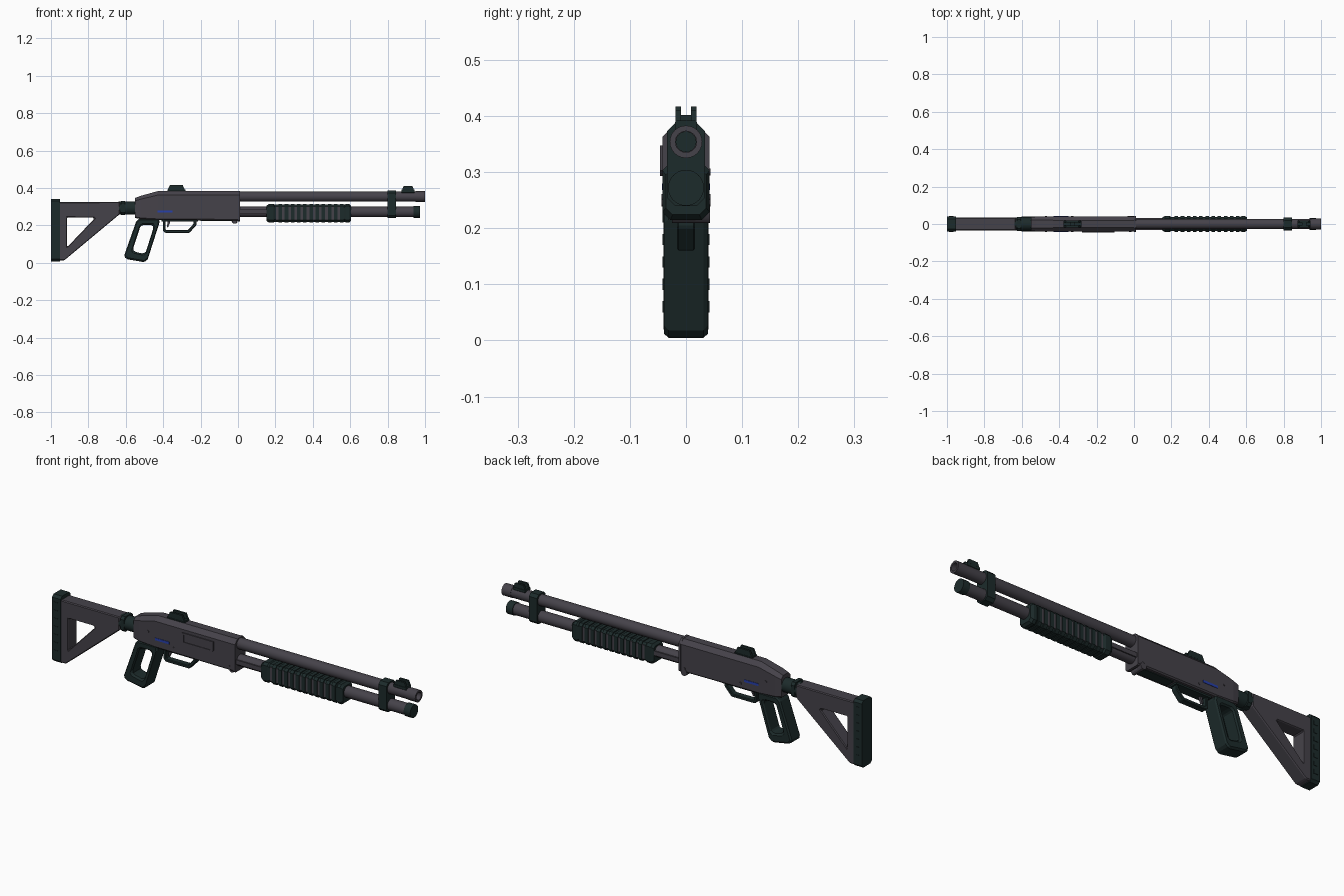
import bpy, bmesh, math
from mathutils import Matrix

if "Cube" in bpy.data.objects:
    bpy.data.objects.remove(bpy.data.objects["Cube"])


def material(name, rgb):
    m = bpy.data.materials.new(name)
    m.use_nodes = True
    m.diffuse_color = (*rgb, 1)
    m.node_tree.nodes["Principled BSDF"].inputs["Base Color"].default_value = (*rgb, 1)
    return m


GREY = material("gunmetal grey", (0.06, 0.055, 0.068))
DARK = material("dark green polymer", (0.012, 0.024, 0.024))
BLUE = material("blue accent", (0.02, 0.05, 0.4))


def finish(name, bm, mat, bevel=0, smooth=False):
    bmesh.ops.recalc_face_normals(bm, faces=bm.faces)
    me = bpy.data.meshes.new(name)
    bm.to_mesh(me)
    bm.free()
    me.materials.append(mat)
    ob = bpy.data.objects.new(name, me)
    bpy.context.collection.objects.link(ob)
    if bevel:
        mod = ob.modifiers.new("edge", "BEVEL")
        mod.width, mod.segments = bevel, 1
        mod.limit_method, mod.angle_limit = "ANGLE", math.radians(35)
    if smooth:
        bpy.ops.object.select_all(action="DESELECT")
        ob.select_set(True)
        bpy.context.view_layer.objects.active = ob
        bpy.ops.object.shade_smooth_by_angle()
    return ob


def loft(name, sections, mat, bevel=0):
    """Chamfered box along x. Section: x, half width, bottom, top, bottom chamfer, top chamfer."""
    bm = bmesh.new()
    rings = []
    for x, w, z0, z1, cb, ct in sections:
        half = [(w - cb, z0), (w, z0 + cb), (w, z1 - ct), (w - ct, z1)]
        pts = half + [(-y, z) for y, z in reversed(half)]
        rings.append([bm.verts.new((x, y, z)) for y, z in pts])
    for a, b in zip(rings, rings[1:]):
        for i in range(8):
            j = (i + 1) % 8
            bm.faces.new((a[i], a[j], b[j], b[i]))
    bm.faces.new(rings[0])
    bm.faces.new(rings[-1])
    return finish(name, bm, mat, bevel)


def bar(name, x0, x1, w, z0, z1, mat, cb=0.004, ct=0.004):
    return loft(name, [(x, w, z0, z1, cb, ct) for x in (x0, x1)], mat)


def box(name, x0, x1, y0, y1, z0, z1, mat, bevel=0):
    bm = bmesh.new()
    size = Matrix.Diagonal((x1 - x0, y1 - y0, z1 - z0, 1))
    mid = Matrix.Translation(((x0 + x1) / 2, (y0 + y1) / 2, (z0 + z1) / 2))
    bmesh.ops.create_cube(bm, size=1, matrix=mid @ size)
    return finish(name, bm, mat, bevel)


def frame(name, outer, inner, w, mat, bevel=0, closed=True):
    """Side-profile band between two matching loops, extruded across y."""
    bm = bmesh.new()
    grid = [[bm.verts.new((x, y, z)) for x, z in loop]
            for loop, y in ((outer, -w), (outer, w), (inner, w), (inner, -w))]
    n = len(outer)
    for i in range(n if closed else n - 1):
        j = (i + 1) % n
        for k in range(4):
            a, b = grid[k], grid[(k + 1) % 4]
            bm.faces.new((a[i], a[j], b[j], b[i]))
    if not closed:
        for i in (0, n - 1):
            bm.faces.new([g[i] for g in grid])
    return finish(name, bm, mat, bevel)


def tube(name, x0, x1, z, r, mat, bore=0, depth=0.03):
    """Cylinder along x, with an optional bore in the front end."""
    prof = [(x0, r), (x1, r)] + ([(x1, bore), (x1 - depth, bore)] if bore else [])
    bm = bmesh.new()
    n = 24
    rings = [[bm.verts.new((x, rad * math.cos(t * math.tau / n), z + rad * math.sin(t * math.tau / n)))
              for t in range(n)] for x, rad in prof]
    for a, b in zip(rings, rings[1:]):
        for i in range(n):
            j = (i + 1) % n
            bm.faces.new((a[i], a[j], b[j], b[i]))
    bm.faces.new(rings[0])
    bm.faces.new(rings[-1])
    return finish(name, bm, mat, 0, True)


def button(name, x, y, z, r, depth, mat):
    bm = bmesh.new()
    bmesh.ops.create_cone(bm, cap_ends=True, segments=12, radius1=r, radius2=r, depth=depth,
                          matrix=Matrix.Translation((x, y, z)) @ Matrix.Rotation(math.pi / 2, 4, "X"))
    return finish(name, bm, mat, 0, True)


# Stock
frame("stock", [(-0.96, 0.325), (-0.63, 0.325), (-0.63, 0.262), (-0.93, 0.012), (-0.96, 0.012)],
      [(-0.915, 0.243), (-0.775, 0.243), (-0.768, 0.236), (-0.912, 0.085), (-0.915, 0.09)],
      0.035, GREY, 0.009)
bar("butt_pad", -1, -0.953, 0.04, 0.008, 0.342, DARK, 0.012, 0.012)
for s in (-1, 1):
    for i in range(7):
        z = 0.05 + i * 0.04
        y = s * 0.04
        box("pad_rib", -0.988, -0.966, y - 0.002, y + 0.002, z, z + 0.02, DARK)
tube("stock_socket", -0.64, -0.54, 0.292, 0.035, DARK)
bar("stock_collar", -0.625, -0.605, 0.037, 0.256, 0.331, DARK, 0.012, 0.012)

# Grip with open middle
frame("grip", [(-0.527, 0.236), (-0.422, 0.236), (-0.42, 0.215), (-0.483, 0.018), (-0.5, 0.003),
               (-0.597, 0.02), (-0.61, 0.035), (-0.543, 0.225)],
      [(-0.51, 0.203), (-0.46, 0.203), (-0.451, 0.19), (-0.492, 0.06), (-0.505, 0.049),
       (-0.553, 0.059), (-0.562, 0.072), (-0.523, 0.192)], 0.039, DARK, 0.009)

# Receiver
loft("receiver", [(-0.552, 0.036, 0.24, 0.346, 0.006, 0.015), (-0.52, 0.04, 0.234, 0.358, 0.006, 0.018),
                  (-0.43, 0.041, 0.229, 0.383, 0.006, 0.021), (0.005, 0.041, 0.226, 0.383, 0.006, 0.021)], GREY)
bar("receiver_front_rim", 0.0, 0.012, 0.042, 0.222, 0.384, GREY, 0.007, 0.021)
frame("ejection_port_rim", [(-0.277, 0.347), (-0.105, 0.347), (-0.105, 0.303), (-0.115, 0.293), (-0.277, 0.293)],
      [(-0.268, 0.338), (-0.114, 0.338), (-0.114, 0.307), (-0.119, 0.302), (-0.268, 0.302)],
      0.004, GREY).location.y = -0.042
box("ejection_bolt", -0.268, -0.114, -0.043, -0.04, 0.302, 0.338, GREY)
for s in (-1, 1):
    y = s * 0.041
    box("accent_plate", -0.43, -0.35, y - 0.002, y + 0.002, 0.268, 0.28, BLUE)
    for x, z in ((-0.47, 0.3), (-0.33, 0.255), (-0.02, 0.245)):
        button("receiver_pin", x, y, z, 0.006, 0.006, GREY)
box("loading_port", -0.2, -0.03, -0.024, 0.024, 0.223, 0.23, DARK)
button("sling_ring", -0.018, 0.03, 0.226, 0.017, 0.026, GREY)
button("sling_stud", -0.018, 0, 0.222, 0.013, 0.05, GREY)

# Trigger and guard
frame("trigger_guard", [(-0.402, 0.24), (-0.402, 0.172), (-0.39, 0.16), (-0.26, 0.16), (-0.222, 0.202), (-0.222, 0.24)],
      [(-0.388, 0.24), (-0.388, 0.18), (-0.384, 0.175), (-0.268, 0.175), (-0.238, 0.208), (-0.238, 0.24)],
      0.016, DARK, 0.003, False)
box("trigger_plate", -0.41, -0.215, -0.024, 0.024, 0.22, 0.235, DARK)
frame("trigger", [(-0.36, 0.235), (-0.365, 0.21), (-0.375, 0.188)],
      [(-0.375, 0.235), (-0.377, 0.21), (-0.381, 0.192)], 0.006, GREY, 0, False)

# Barrel and magazine tube
tube("barrel", 0, 0.955, 0.354, 0.0275, GREY)
tube("muzzle", 0.95, 1, 0.354, 0.029, GREY, 0.019)
tube("bore_plug", 0.965, 0.975, 0.354, 0.0185, DARK)
tube("magazine_tube", 0, 0.95, 0.272, 0.028, GREY)
tube("magazine_cap", 0.938, 0.974, 0.272, 0.032, DARK)
bar("barrel_clamp", 0.8, 0.845, 0.034, 0.24, 0.387, DARK, 0.014, 0.014)
for s in (-1, 1):
    box("action_bar", 0, 0.18, s * 0.03 - 0.003, s * 0.03 + 0.003, 0.262, 0.284, GREY)

# Pump handle with grey slots between ribs
bar("pump_core", 0.165, 0.595, 0.036, 0.219, 0.311, DARK, 0.012, 0.01)
for x0, x1 in ((0.153, 0.203), (0.565, 0.605)):
    loft("pump_end", [(x0, 0.036, 0.224, 0.305, 0.012, 0.01), (x0 + 0.012, 0.042, 0.215, 0.315, 0.014, 0.012),
                      (x1 - 0.012, 0.042, 0.215, 0.315, 0.014, 0.012), (x1, 0.036, 0.224, 0.305, 0.012, 0.01)], DARK)
pitch = 0.362 / 11
for i in range(11):
    x = 0.203 + i * pitch
    for s in (-1, 1):
        y = s * 0.036
        box("pump_slot", x, x + 0.015, y - 0.002, y + 0.002, 0.23, 0.302, GREY)
    bar("pump_rib", x + 0.014, x + pitch, 0.042, 0.215, 0.315, DARK, 0.014, 0.012)

# Sights: bases with paired side wings
for name, x0, x1, top in (("rear_sight", -0.378, -0.282, 0.417), ("front_sight", 0.875, 0.943, 0.41)):
    bar(name + "_base", x0, x1, 0.02, 0.372, 0.392, DARK)
    m = (x1 - x0) * 0.15
    for s in (-1, 1):
        wing = frame(name + "_wing", [(x0, 0.385), (x0 + m, top), (x1 - m, top), (x1, 0.385)],
                     [(x0 + m, 0.385), (x0 + 2 * m, 0.386), (x1 - 2 * m, 0.386), (x1 - m, 0.385)],
                     0.005, DARK, 0, False)
        wing.location.y = s * 0.014
    mid = (x0 + x1) / 2
    box(name + "_post", mid - 0.012, mid + 0.012, -0.01, 0.01, 0.385, 0.402, DARK)
